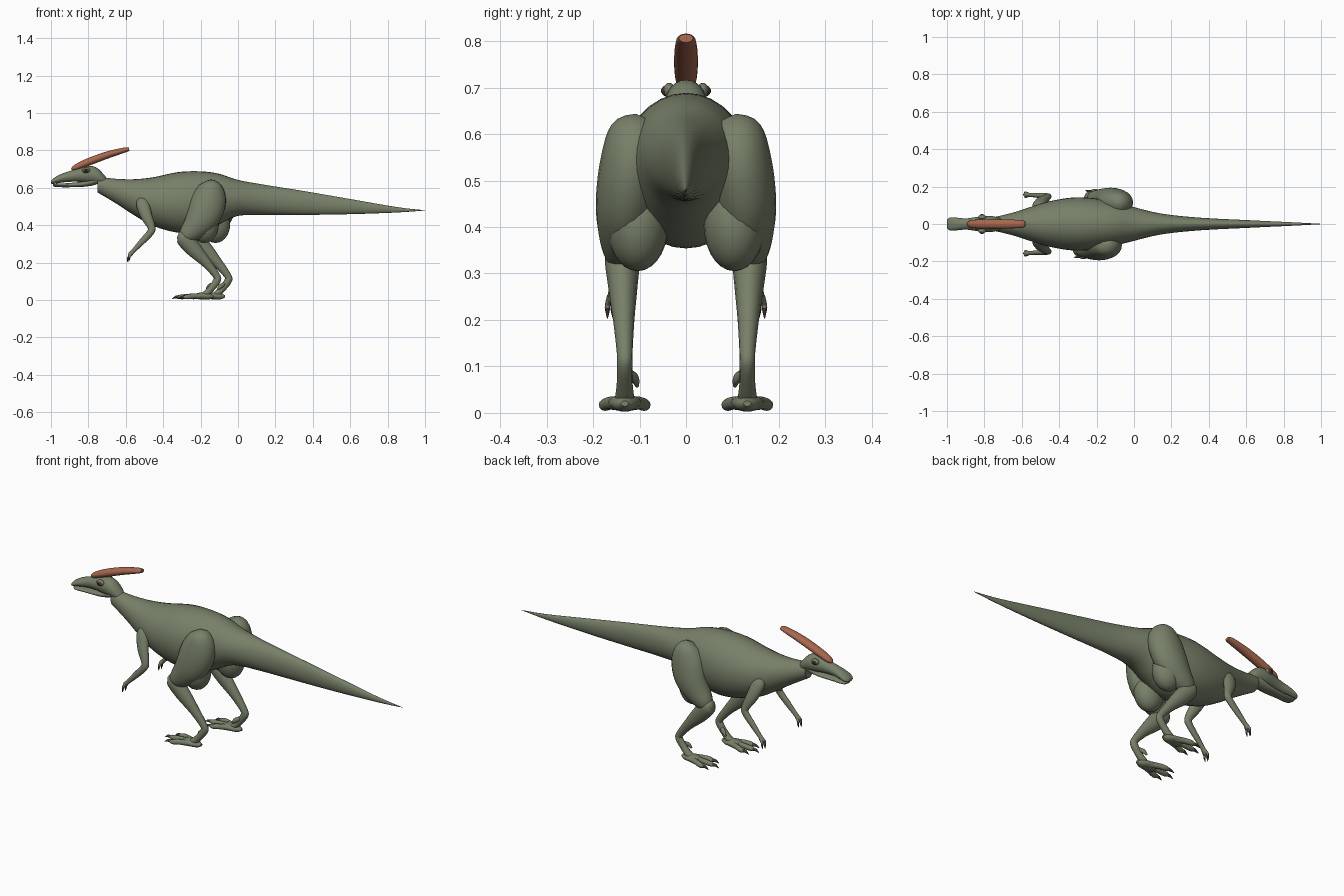
import bpy, math
from mathutils import Vector


def material(name, rgb):
    m = bpy.data.materials.new(name)
    m.diffuse_color = (*rgb, 1)
    return m


GREEN = material("moss green skin", (0.185, 0.215, 0.14))
RUST = material("rust crest", (0.39, 0.135, 0.075))
CLAW = material("dark brown claw", (0.055, 0.04, 0.033))
EYE = material("brown eye", (0.07, 0.035, 0.02))
PUPIL = material("black pupil", (0.01, 0.01, 0.01))


def finish(name, verts, faces, mat):
    me = bpy.data.meshes.new(name)
    me.from_pydata(verts, [], faces)
    me.materials.append(mat)
    me.polygons.foreach_set("use_smooth", [True] * len(faces))
    me.set_sharp_from_angle(angle=math.radians(50))
    ob = bpy.data.objects.new(name, me)
    bpy.context.collection.objects.link(ob)
    return ob


def spline(rows, steps):
    """Smooth curve through rows of (x, y, z, half width, half height)."""
    out = []
    for i in range(len(rows) - 1):
        p0, p1 = rows[max(i - 1, 0)], rows[i]
        p2, p3 = rows[i + 1], rows[min(i + 2, len(rows) - 1)]
        for s in range(steps):
            t = s / steps
            out.append([0.5 * (2 * b + (c - a) * t + (2 * a - 5 * b + 4 * c - d) * t * t
                               + (3 * b - a - 3 * c + d) * t ** 3)
                        for a, b, c, d in zip(p0, p1, p2, p3)])
    return out + [list(rows[-1])]


def tube(name, rows, mat=GREEN, sides=16, steps=4, upright=False):
    """Loft elliptical rings along a smooth path."""
    pts = spline(rows, steps)
    verts, faces = [], []
    for i, p in enumerate(pts):
        a, b = pts[max(i - 1, 0)], pts[min(i + 1, len(pts) - 1)]
        tan = (Vector(b[:3]) - Vector(a[:3])).normalized()
        if upright:
            tan = Vector((1, 0, 0))
        wide = (Vector((0, 1, 0)) - tan * tan.y).normalized()
        high = tan.cross(wide)
        for k in range(sides):
            ang = 2 * math.pi * k / sides
            verts.append(Vector(p[:3]) + wide * math.cos(ang) * max(p[3], 0.0006)
                         + high * math.sin(ang) * max(p[4], 0.0006))
    for i in range(len(pts) - 1):
        for k in range(sides):
            n = (k + 1) % sides
            faces.append((i * sides + k, i * sides + n, (i + 1) * sides + n, (i + 1) * sides + k))
    faces.append(tuple(reversed(range(sides))))
    faces.append(tuple(range(len(verts) - sides, len(verts))))
    return finish(name, verts, faces, mat)


def ellipsoid(name, centre, radii, mat=GREEN, tilt=0):
    bpy.ops.mesh.primitive_uv_sphere_add(segments=24, ring_count=14, location=centre,
                                         rotation=(0, tilt, 0))
    ob = bpy.context.object
    ob.name, ob.scale = name, radii
    ob.data.materials.append(mat)
    bpy.ops.object.shade_smooth()
    return ob


# Body, neck and tail: x, top, bottom, half width
body = [(-0.75, 0.66, 0.575, 0.036), (-0.65, 0.648, 0.515, 0.06), (-0.55, 0.646, 0.45, 0.092),
        (-0.45, 0.657, 0.395, 0.122), (-0.32, 0.684, 0.36, 0.142), (-0.2, 0.688, 0.358, 0.136),
        (-0.1, 0.675, 0.405, 0.115), (0.0, 0.642, 0.45, 0.09), (0.15, 0.615, 0.455, 0.055),
        (0.35, 0.583, 0.455, 0.034), (0.6, 0.54, 0.459, 0.021), (0.85, 0.497, 0.468, 0.009),
        (1.0, 0.48, 0.479, 0.001)]
tube("body_and_tail", [(x, 0, (t + b) / 2, w, (t - b) / 2) for x, t, b, w in body],
     sides=32, upright=True)

# Skull with upper snout, and the lower jaw below the mouth gap
skull = [(-1.0, 0.638, 0.622, 0.022), (-0.985, 0.652, 0.621, 0.034), (-0.95, 0.672, 0.627, 0.034),
         (-0.9, 0.69, 0.632, 0.03), (-0.85, 0.705, 0.632, 0.036), (-0.8, 0.717, 0.625, 0.043),
         (-0.76, 0.71, 0.62, 0.042), (-0.73, 0.685, 0.615, 0.036), (-0.7, 0.65, 0.6, 0.022)]
tube("head", [(x, 0, (t + b) / 2, w, (t - b) / 2) for x, t, b, w in skull],
     sides=24, upright=True)
jaw = [(-0.99, 0.62, 0.61, 0.016), (-0.97, 0.622, 0.604, 0.029), (-0.9, 0.626, 0.603, 0.027),
       (-0.82, 0.636, 0.606, 0.033), (-0.76, 0.66, 0.617, 0.035), (-0.74, 0.655, 0.635, 0.025)]
tube("lower_jaw", [(x, 0, (t + b) / 2, w, (t - b) / 2) for x, t, b, w in jaw], upright=True)

# Swept back head crest
tube("crest", [(-0.89, 0, 0.697, 0.008, 0.004), (-0.87, 0, 0.708, 0.02, 0.015),
               (-0.8, 0, 0.738, 0.025, 0.02), (-0.7, 0, 0.775, 0.025, 0.019),
               (-0.61, 0, 0.801, 0.021, 0.014), (-0.582, 0, 0.806, 0.015, 0.009)],
     RUST, sides=20)


def claw(name, base, tip, r):
    mid = [(a + b) / 2 for a, b in zip(base, tip)]
    mid[2] += r * 0.5
    tube(name, [(*base, r, r), (*mid, r * 0.75, r * 0.75), (*tip, 0.001, 0.001)],
         CLAW, sides=8, steps=2)


for side, label, dx in ((-1, "near", 0.0), (1, "far", 0.06)):
    # Eyes under a skin ridge
    ellipsoid(label + "_eyelid", (-0.812, side * 0.036, 0.694), (0.022, 0.013, 0.016))
    ellipsoid(label + "_eye", (-0.812, side * 0.042, 0.693), (0.015, 0.011, 0.012), EYE)
    ellipsoid(label + "_pupil", (-0.813, side * 0.05, 0.693), (0.006, 0.004, 0.006), PUPIL)

    # Thigh, rear muscle, shin and ankle
    def path(rows):
        return [(x + dx, side * y, z, w, h) for x, y, z, w, h in rows]
    tube(label + "_thigh", path([(-0.145, 0.09, 0.635, 0.02, 0.02), (-0.145, 0.102, 0.605, 0.06, 0.065),
                                 (-0.155, 0.116, 0.54, 0.068, 0.092), (-0.18, 0.128, 0.46, 0.066, 0.092),
                                 (-0.225, 0.132, 0.395, 0.058, 0.072), (-0.275, 0.137, 0.345, 0.04, 0.046),
                                 (-0.3, 0.137, 0.32, 0.018, 0.02)]), sides=24)
    ellipsoid(label + "_rear_thigh", (-0.18 + dx, side * 0.104, 0.405), (0.078, 0.066, 0.1))
    tube(label + "_shin", path([(-0.32, 0.137, 0.35, 0.018, 0.018), (-0.295, 0.137, 0.335, 0.037, 0.042),
                                (-0.24, 0.136, 0.275, 0.032, 0.042), (-0.17, 0.134, 0.2, 0.023, 0.027),
                                (-0.115, 0.132, 0.13, 0.017, 0.019), (-0.112, 0.132, 0.105, 0.017, 0.02),
                                (-0.14, 0.132, 0.065, 0.017, 0.018), (-0.175, 0.132, 0.03, 0.021, 0.018),
                                (-0.2, 0.132, 0.022, 0.022, 0.014)]))
    tube(label + "_foot", path([(-0.13, 0.132, 0.02, 0.008, 0.006), (-0.155, 0.132, 0.019, 0.024, 0.016),
                                (-0.2, 0.132, 0.022, 0.036, 0.018), (-0.235, 0.132, 0.018, 0.034, 0.012)]))

    # Three spread toes and a raised inner toe
    for n, (spread, reach) in enumerate(((-0.042, -0.29), (0, -0.32), (0.042, -0.29))):
        y = 0.132
        tube(f"{label}_toe_{n}", path([(-0.185, y + spread * 0.35, 0.02, 0.014, 0.015),
                                       (-0.235, y + spread * 0.75, 0.021, 0.013, 0.014),
                                       (reach + 0.02, y + spread, 0.017, 0.014, 0.013),
                                       (reach, y + spread, 0.015, 0.008, 0.008)]), sides=12)
        claw(f"{label}_toe_claw_{n}", (reach + 0.006, side * y + side * spread, 0.017) if not dx else
             (reach + dx + 0.006, side * (y + spread), 0.017),
             (reach + dx - 0.032, side * (y + spread * 1.1), 0.006), 0.009)
    tube(label + "_inner_toe", path([(-0.135, 0.122, 0.085, 0.009, 0.01), (-0.153, 0.11, 0.074, 0.009, 0.012),
                                     (-0.168, 0.105, 0.058, 0.004, 0.005)]), sides=10)

    # Arm: shoulder, elbow, wrist
    def arm(rows):
        return [(x, side * y, z, w, h) for x, y, z, w, h in rows]
    tube(label + "_arm", arm([(-0.515, 0.075, 0.55, 0.015, 0.018), (-0.51, 0.097, 0.515, 0.026, 0.035),
                              (-0.49, 0.125, 0.45, 0.024, 0.031), (-0.463, 0.145, 0.39, 0.017, 0.021),
                              (-0.468, 0.15, 0.362, 0.015, 0.019), (-0.515, 0.153, 0.31, 0.013, 0.016),
                              (-0.56, 0.156, 0.262, 0.011, 0.011), (-0.575, 0.157, 0.245, 0.013, 0.012),
                              (-0.583, 0.157, 0.235, 0.007, 0.007)]))
    # Fingers
    for n, off in enumerate((-0.013, 0, 0.012)):
        y = 0.157
        tip = (-0.588 + abs(off) * 0.6, y + off, 0.225)
        tube(f"{label}_finger_{n}", arm([(-0.567, y + off * 0.5, 0.252, 0.007, 0.007),
                                         (-0.58, y + off * 0.9, 0.236, 0.006, 0.007),
                                         (*tip, 0.005, 0.005)]), sides=8)
        claw(f"{label}_finger_claw_{n}", (tip[0], side * tip[1], tip[2] + 0.002),
             (tip[0] - 0.004, side * tip[1], 0.203), 0.006)
